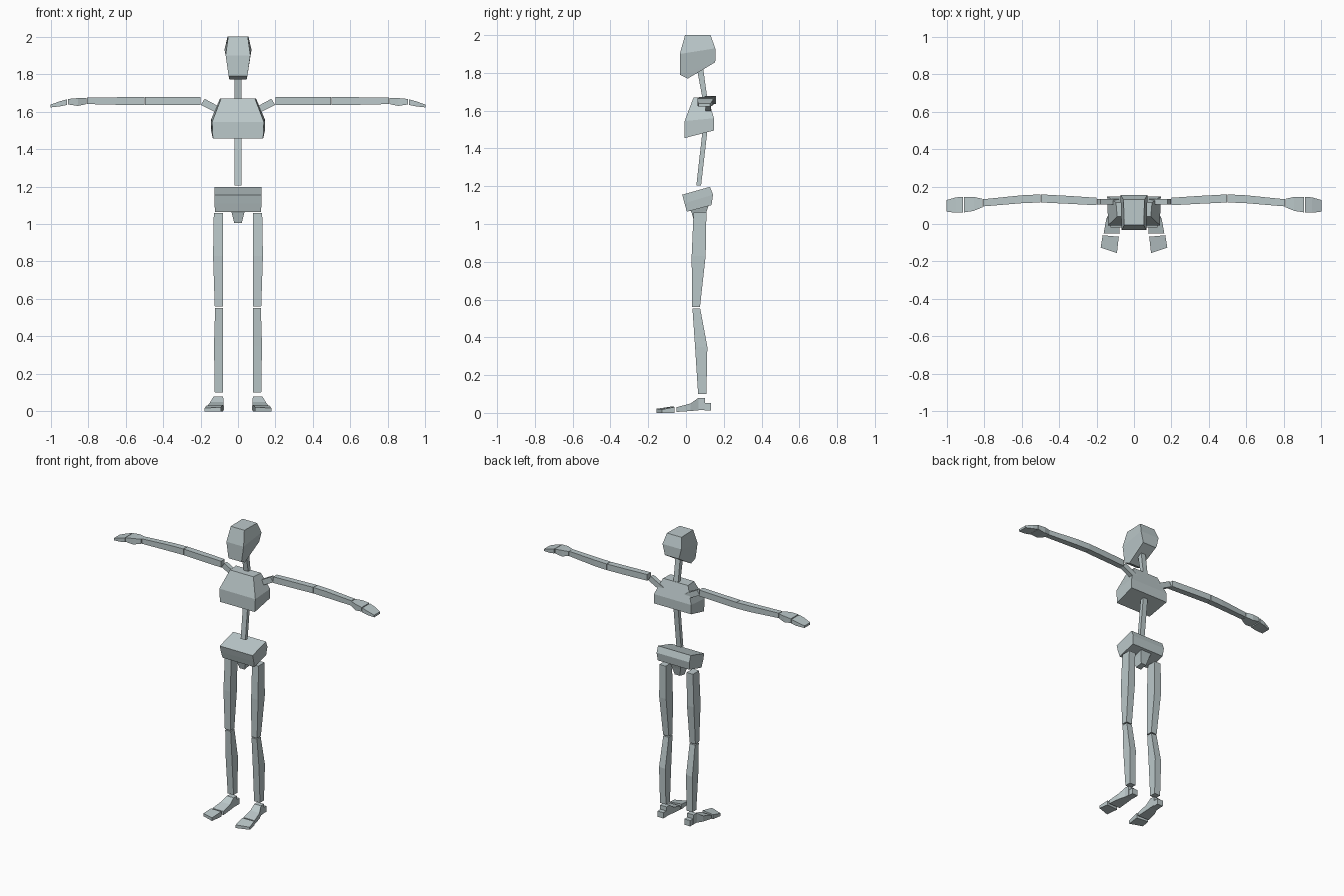
import bpy, bmesh

cube = bpy.data.objects.get("Cube")
if cube:
    bpy.data.objects.remove(cube, do_unlink=True)

# Single flat blue-grey material
mat = bpy.data.materials.new("pale blue grey")
mat.use_nodes = True
COLOUR = (0.50, 0.58, 0.59, 1)
mat.diffuse_color = COLOUR
mat.node_tree.nodes["Principled BSDF"].inputs["Base Color"].default_value = COLOUR


def loft(name, rings):
    """Skin a closed solid through four-point rings."""
    bm = bmesh.new()
    loops = [[bm.verts.new(p) for p in ring] for ring in rings]
    for a, b in zip(loops, loops[1:]):
        for i in range(4):
            j = (i + 1) % 4
            bm.faces.new((a[i], a[j], b[j], b[i]))
    bm.faces.new(loops[0])
    bm.faces.new(loops[-1])
    bmesh.ops.recalc_face_normals(bm, faces=bm.faces)
    me = bpy.data.meshes.new(name)
    bm.to_mesh(me)
    bm.free()
    me.materials.append(mat)
    ob = bpy.data.objects.new(name, me)
    bpy.context.collection.objects.link(ob)


def torso_part(name, *sections):
    """Symmetric part; section = front (half width, y, z), back (half width, y, z)."""
    loft(name, [[(-fw, fy, fz), (fw, fy, fz), (bw, by, bz), (-bw, by, bz)]
                for (fw, fy, fz), (bw, by, bz) in sections])


def limb_part(name, axis, *sections):
    """Paired part; section = position along axis, then ranges on the other two axes."""
    for side, s in (("left", 1), ("right", -1)):
        rings = []
        for t, a0, a1, b0, b1 in sections:
            ring = []
            for a, b in ((a0, b0), (a1, b0), (a1, b1), (a0, b1)):
                p = {"x": (t, a, b), "y": (a, t, b), "z": (a, b, t)}[axis]
                ring.append((s * p[0], p[1], p[2]))
            rings.append(ring)
        loft(side + "_" + name, rings)


# Head, neck and trunk
torso_part("head",
           ((.046, .01, 1.77), (.052, .152, 1.855)),
           ((.050, -.033, 1.79), (.055, .155, 1.862)),
           ((.066, -.033, 1.90), (.072, .155, 1.93)),
           ((.052, -.005, 2.0), (.056, .13, 2.0)))
torso_part("neck",
           ((.018, .09, 1.65), (.018, .115, 1.65)),
           ((.018, .06, 1.81), (.018, .09, 1.83)))
torso_part("chest",
           ((.134, -.007, 1.455), (.143, .147, 1.495)),
           ((.138, -.007, 1.545), (.143, .148, 1.56)),
           ((.090, .04, 1.67), (.096, .115, 1.67)))
torso_part("spine",
           ((.018, .055, 1.205), (.018, .08, 1.205)),
           ((.018, .088, 1.50), (.018, .114, 1.50)))
torso_part("pelvis",
           ((.122, .005, 1.065), (.122, .135, 1.10)),
           ((.126, -.008, 1.11), (.126, .143, 1.155)),
           ((.126, -.02, 1.155), (.126, .127, 1.197)))
torso_part("pelvis_base",
           ((.020, .045, 1.005), (.020, .095, 1.015)),
           ((.034, .03, 1.06), (.034, .11, 1.07)),
           ((.042, .02, 1.08), (.042, .12, 1.10)))

# Legs
limb_part("thigh", "z",
          (1.06, .080, .129, .040, .108),
          (.83, .080, .133, .030, .104),
          (.56, .080, .124, .032, .074))
limb_part("shin", "z",
          (.553, .080, .122, .034, .075),
          (.35, .080, .128, .048, .113),
          (.10, .079, .124, .064, .108))

# Feet, splayed slightly outwards
limb_part("foot", "y",
          (-.05, .076, .162, .005, .030),
          (.025, .078, .148, .010, .050),
          (.066, .079, .130, .014, .080),
          (.10, .079, .128, .014, .080))
limb_part("heel", "y",
          (.098, .081, .125, .012, .052),
          (.133, .081, .125, .012, .052))
for side, s in (("left", 1), ("right", -1)):
    loft(side + "_toes", [
        [(s * .081, -.068, 0), (s * .167, -.060, 0), (s * .167, -.060, .031), (s * .081, -.068, .035)],
        [(s * .091, -.155, 0), (s * .178, -.126, 0), (s * .178, -.126, .018), (s * .091, -.155, .022)]])
    # Collar bone slanting up out of the chest
    loft(side + "_collar_bone", [
        [(s * .080, .103, 1.615), (s * .100, .103, 1.585), (s * .100, .133, 1.585), (s * .080, .133, 1.615)],
        [(s * .178, .103, 1.668), (s * .198, .103, 1.636), (s * .198, .133, 1.636), (s * .178, .133, 1.668)]])

# Arms and hands
limb_part("upper_arm", "x",
          (.20, .100, .140, 1.634, 1.677),
          (.35, .108, .150, 1.634, 1.677),
          (.497, .115, .158, 1.635, 1.677))
limb_part("forearm", "x",
          (.50, .115, .158, 1.635, 1.677),
          (.60, .111, .153, 1.635, 1.677),
          (.805, .094, .132, 1.640, 1.674))
limb_part("palm", "x",
          (.808, .090, .134, 1.640, 1.672),
          (.855, .070, .145, 1.630, 1.672),
          (.907, .062, .145, 1.638, 1.667))
limb_part("fingers", "x",
          (.912, .061, .145, 1.635, 1.665),
          (.95, .060, .142, 1.628, 1.655),
          (1.0, .066, .128, 1.622, 1.637))
